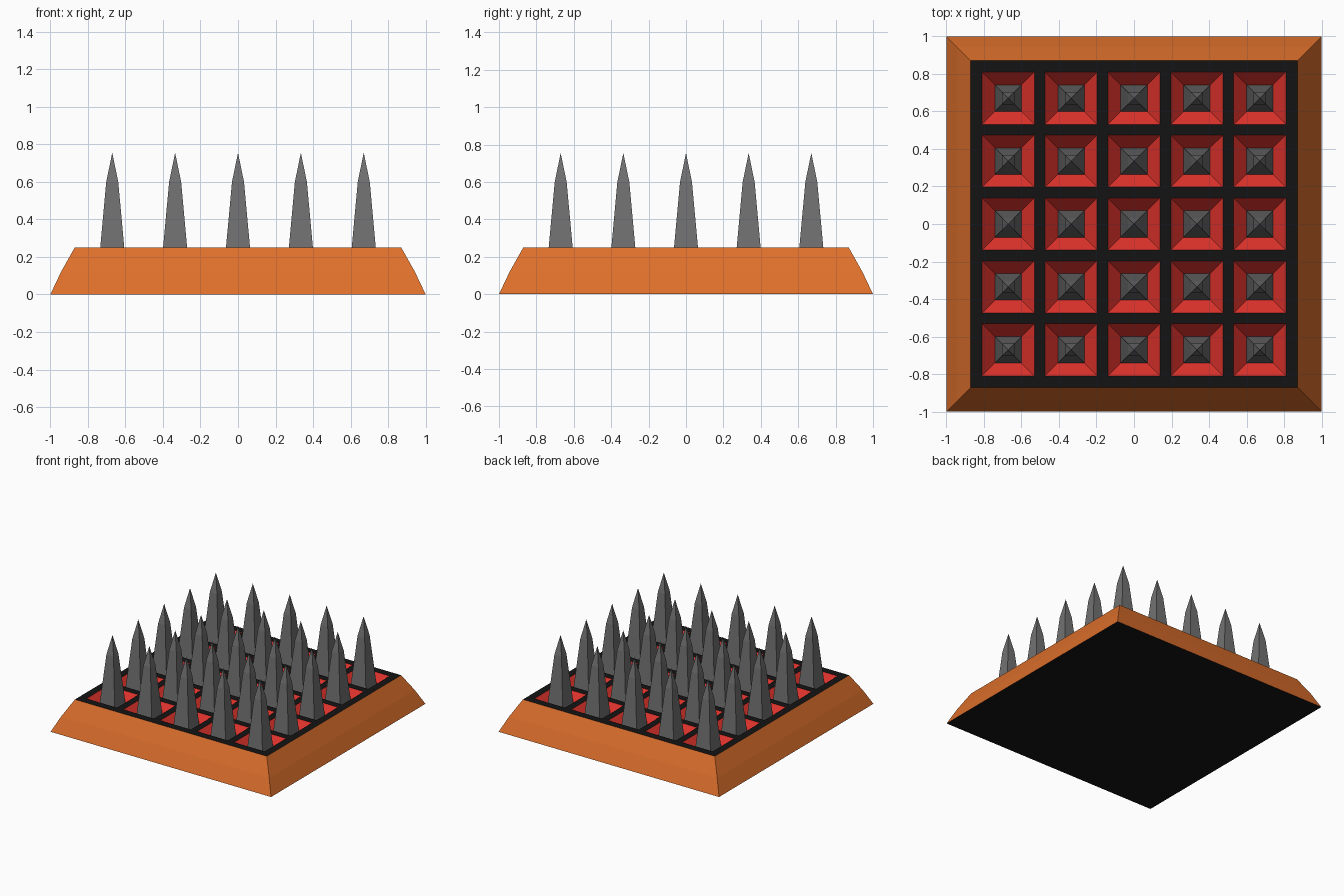
import bpy, bmesh

if "Cube" in bpy.data.objects:
    bpy.data.objects.remove(bpy.data.objects["Cube"])

PITCH, PIT, N = 0.335, 0.139, 5
TOP, FLOOR, RIM = 0.25, 0.17, 0.87
centres = [(i - (N - 1) / 2) * PITCH for i in range(N)]


def material(name, rgb):
    m = bpy.data.materials.new(name)
    m.diffuse_color = (*rgb, 1)
    m.use_nodes = True
    m.node_tree.nodes["Principled BSDF"].inputs["Base Color"].default_value = m.diffuse_color
    return m


def make(name, bm, mat):
    bmesh.ops.remove_doubles(bm, verts=bm.verts, dist=1e-5)
    me = bpy.data.meshes.new(name)
    bm.to_mesh(me)
    bm.free()
    me.materials.append(mat)
    ob = bpy.data.objects.new(name, me)
    bpy.context.collection.objects.link(ob)
    return ob


def square_rings(bm, profile, cx=0, cy=0):
    """Four-sided surface through (half width, z) rings; zero width makes a tip."""
    rings = []
    for r, z in profile:
        if r == 0:
            rings.append([bm.verts.new((cx, cy, z))] * 4)
        else:
            rings.append([bm.verts.new((cx + sx * r, cy + sy * r, z))
                          for sx, sy in ((-1, -1), (1, -1), (1, 1), (-1, 1))])
    for a, b in zip(rings, rings[1:]):
        for i in range(4):
            j = (i + 1) % 4
            if b[i] is b[j]:
                bm.faces.new((a[i], a[j], b[i]))
            else:
                bm.faces.new((a[i], a[j], b[j], b[i]))
    return rings


orange = material("orange", (0.73, 0.16, 0.025))
red = material("red", (0.74, 0.033, 0.025))
black = material("black", (0.007, 0.007, 0.007))
grey = material("dark_grey", (0.165, 0.165, 0.165))

# Sloping orange skirt, slightly bowed outward
bm = bmesh.new()
square_rings(bm, [(1, 0), (0.943, 0.12), (RIM, TOP)])
make("base_skirt", bm, orange)

# Black underside
bm = bmesh.new()
bm.faces.new([bm.verts.new((x, y, 0)) for x, y in ((-1, -1), (-1, 1), (1, 1), (1, -1))])
make("underside", bm, black)

# Black lattice top with square openings
lines = [-RIM] + [c + s * PIT for c in centres for s in (-1, 1)] + [RIM]
bm = bmesh.new()
grid = [[bm.verts.new((x, y, TOP)) for y in lines] for x in lines]
for i in range(len(lines) - 1):
    for j in range(len(lines) - 1):
        if not (i % 2 and j % 2):
            bm.faces.new((grid[i][j], grid[i + 1][j], grid[i + 1][j + 1], grid[i][j + 1]))
make("lattice_top", bm, black)

# Red funnel-shaped pits and the grey spikes rising from them
pits, spikes = bmesh.new(), bmesh.new()
for x in centres:
    for y in centres:
        square_rings(pits, [(PIT, TOP), (0.07, FLOOR)], x, y)
        square_rings(spikes, [(0.071, FLOOR), (0.064, TOP), (0.032, 0.6), (0, 0.755)], x, y)
make("pits", pits, red)
make("spikes", spikes, grey)
